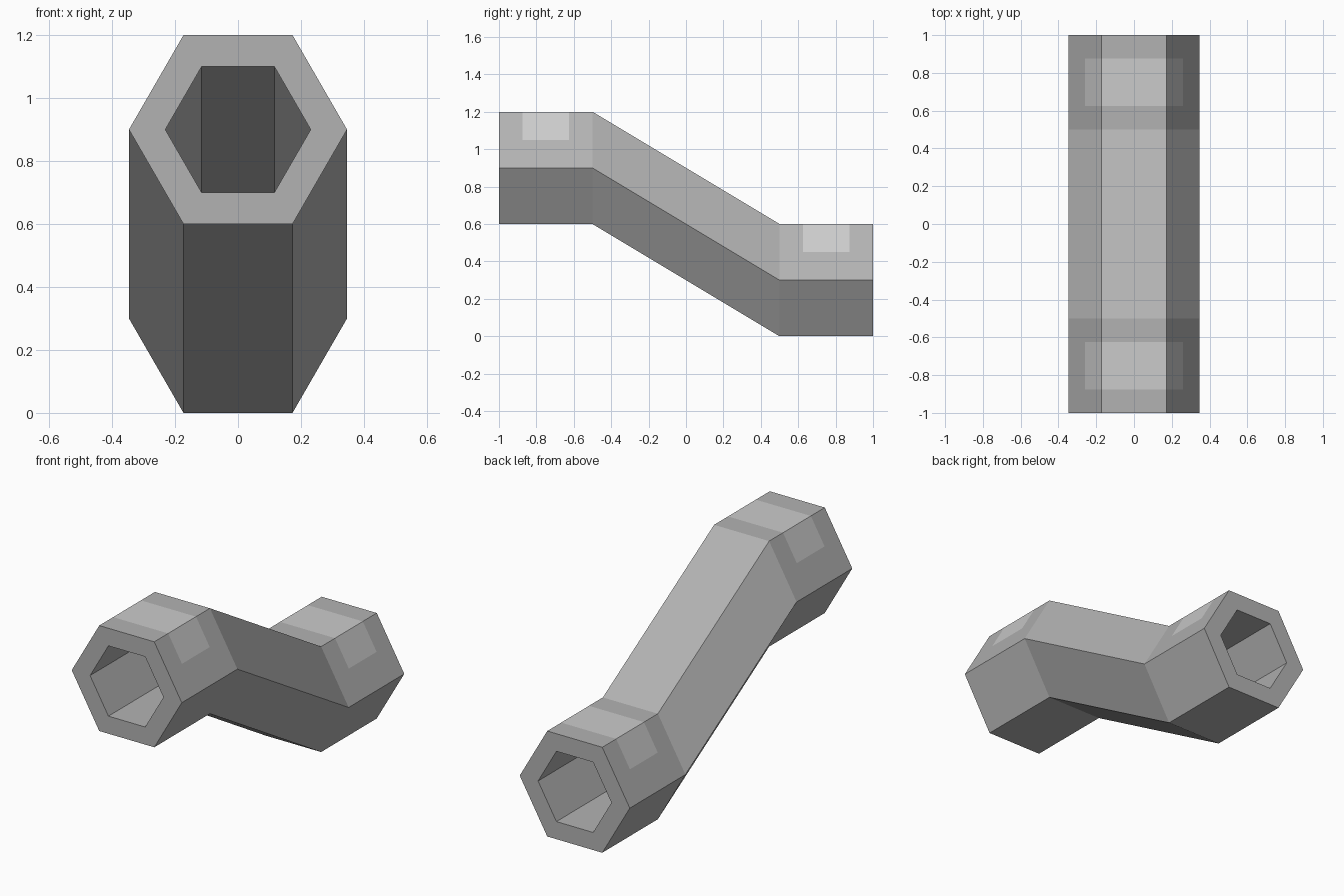
import bpy, bmesh

if "Cube" in bpy.data.objects:
    bpy.data.objects.remove(bpy.data.objects["Cube"])

# Hexagon profile (x, z), with an extra point halfway down each upper side
PROFILE = [(0.3464, 0), (0.2598, 0.15), (0.1732, 0.3), (-0.1732, 0.3),
           (-0.2598, 0.15), (-0.3464, 0), (-0.1732, -0.3), (0.1732, -0.3)]
N = len(PROFILE)

# Stations along the bent centre line (y, z)
PATH = [(-1, 0.9), (-0.875, 0.9), (-0.625, 0.9), (-0.5, 0.9),
        (0.5, 0.3), (0.625, 0.3), (0.875, 0.3), (1, 0.3)]
PATCH_SPANS = (1, 5)       # path spans carrying a light band
PATCH_SIDES = (1, 2, 3)    # top and upper half of both upper sides


def material(name, v):
    m = bpy.data.materials.new(name)
    m.diffuse_color = (v, v, v, 1)
    m.use_nodes = True
    m.node_tree.nodes["Principled BSDF"].inputs["Base Color"].default_value = m.diffuse_color
    return m


bm = bmesh.new()


def rings(scale):
    return [[bm.verts.new((x * scale, y, zc + z * scale)) for x, z in PROFILE]
            for y, zc in PATH]


# Outer wall with light bands, and inner bore
outer, inner = rings(1), rings(2 / 3)
for k in range(len(PATH) - 1):
    for i in range(N):
        j = (i + 1) % N
        a, b = outer[k], outer[k + 1]
        f = bm.faces.new((a[i], a[j], b[j], b[i]))
        if k in PATCH_SPANS and i in PATCH_SIDES:
            f.material_index = 1
        a, b = inner[k], inner[k + 1]
        bm.faces.new((a[j], a[i], b[i], b[j]))

# Flat rims at both open ends
for k in (0, -1):
    for i in range(N):
        j = (i + 1) % N
        bm.faces.new((outer[k][i], outer[k][j], inner[k][j], inner[k][i]))

bmesh.ops.recalc_face_normals(bm, faces=bm.faces)
mesh = bpy.data.meshes.new("bent_hex_pipe")
bm.to_mesh(mesh)
bm.free()
mesh.materials.append(material("dark_grey", 0.45))
mesh.materials.append(material("light_grey", 0.75))
pipe = bpy.data.objects.new("bent_hex_pipe", mesh)
bpy.context.collection.objects.link(pipe)
